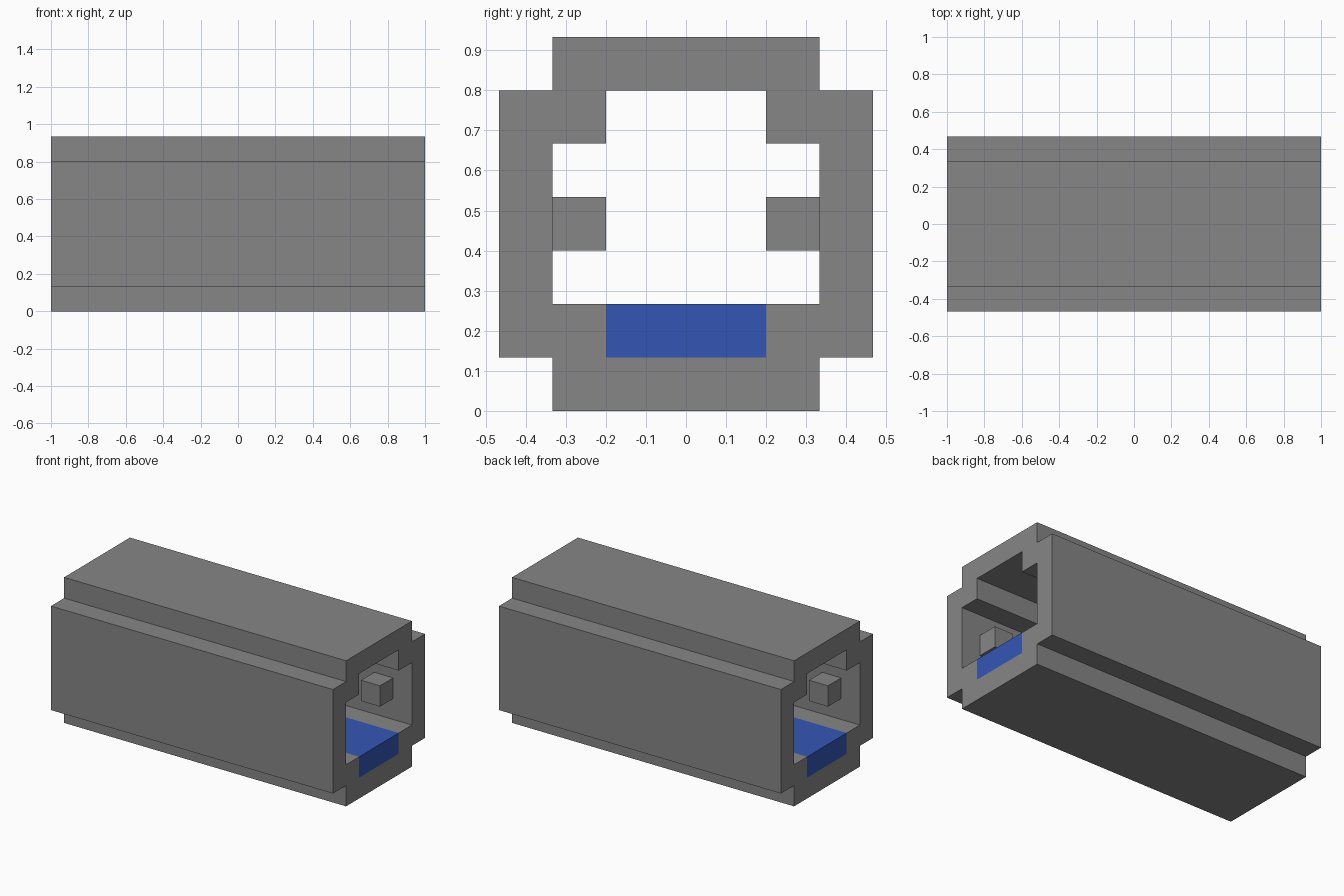
import bpy, bmesh
from mathutils import Vector

if "Cube" in bpy.data.objects:
    bpy.data.objects.remove(bpy.data.objects["Cube"], do_unlink=True)

U = 2 / 15      # one block
HALF = 1.0      # half the tunnel length


def material(name, rgb):
    m = bpy.data.materials.new(name)
    m.use_nodes = True
    m.diffuse_color = (*rgb, 1)
    bsdf = next(n for n in m.node_tree.nodes if n.type == 'BSDF_PRINCIPLED')
    bsdf.inputs["Base Color"].default_value = (*rgb, 1)
    return m


stone = material("stone grey", (0.24, 0.24, 0.24))
water = material("water blue", (0.034, 0.093, 0.456))


def add_object(name, bm, mat):
    bmesh.ops.recalc_face_normals(bm, faces=bm.faces)
    mesh = bpy.data.meshes.new(name)
    bm.to_mesh(mesh)
    bm.free()
    mesh.materials.append(mat)
    obj = bpy.data.objects.new(name, mesh)
    bpy.context.collection.objects.link(obj)
    return obj


def box(name, x, y, z, mat):
    """Box between (min, max) pairs on each axis."""
    bm = bmesh.new()
    bmesh.ops.create_cube(bm, size=1)
    for v in bm.verts:
        v.co = Vector([(a + b) / 2 + c * (b - a) for c, (a, b) in zip(v.co, (x, y, z))])
    return add_object(name, bm, mat)


# Half outlines in blocks (y, z), mirrored into closed loops
outer = [(2.5, 0), (2.5, 1), (3.5, 1), (3.5, 6), (2.5, 6), (2.5, 7)]
inner = [(1.5, 1), (1.5, 2), (2.5, 2), (2.5, 5), (1.5, 5), (1.5, 6)]

# Tunnel shell: the ring between both outlines, extruded lengthwise
bm = bmesh.new()
edges = []
for half in (outer, inner):
    loop = half + [(-y, z) for y, z in reversed(half)]
    verts = [bm.verts.new((-HALF, y * U, z * U)) for y, z in loop]
    edges += [bm.edges.new((verts[i - 1], verts[i])) for i in range(len(verts))]
bmesh.ops.triangle_fill(bm, edges=edges, use_beauty=True)
ring = bmesh.ops.extrude_face_region(bm, geom=bm.faces[:], use_keep_orig=True)
moved = [g for g in ring["geom"] if isinstance(g, bmesh.types.BMVert)]
bmesh.ops.translate(bm, verts=moved, vec=(2 * HALF, 0, 0))
add_object("tunnel_shell", bm, stone)

# Water filling the floor channel
box("water_channel", (-HALF, HALF), (-1.5 * U, 1.5 * U), (U, 2 * U), water)

# Wall blocks just inside each end
for sx, end in ((-1, "right"), (1, "left")):
    for sy, side in ((-1, "front"), (1, "back")):
        box(f"wall_block_{side}_{end}",
            sorted((sx * 5.5 * U, sx * 6.5 * U)),
            sorted((sy * 1.5 * U, sy * 2.5 * U)),
            (3 * U, 4 * U), stone)
